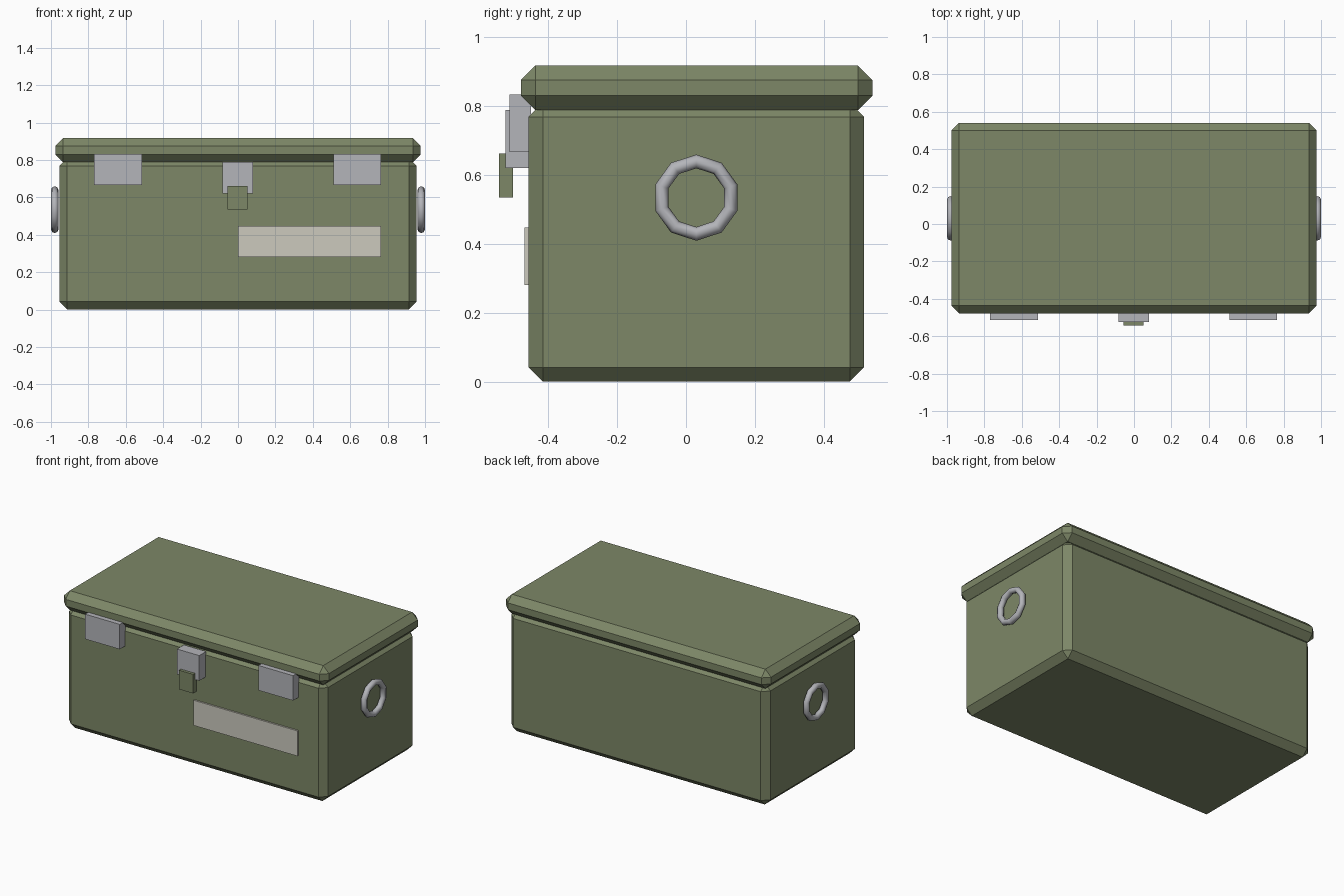
import bpy
import math
from mathutils import Vector

cube = bpy.data.objects.get("Cube")
if cube:
    bpy.data.objects.remove(cube, do_unlink=True)


def material(name, rgb):
    # sRGB bytes to linear base colour
    lin = [((c / 255 + 0.055) / 1.055) ** 2.4 for c in rgb]
    mat = bpy.data.materials.new(name)
    mat.use_nodes = True
    mat.diffuse_color = (*lin, 1)
    bsdf = mat.node_tree.nodes["Principled BSDF"]
    bsdf.inputs["Base Color"].default_value = (*lin, 1)
    bsdf.inputs["Roughness"].default_value = 0.7
    return mat


olive = material("olive green", (125, 135, 103))
steel = material("light steel", (180, 181, 186))
cream = material("cream label", (204, 202, 190))


def box(name, low, high, mat, bevel=0):
    # box between two opposite corners, optionally with chamfered edges
    low, high = Vector(low), Vector(high)
    bpy.ops.mesh.primitive_cube_add(size=1, location=(low + high) / 2)
    ob = bpy.context.object
    ob.name = name
    ob.scale = high - low
    bpy.ops.object.transform_apply(location=False, rotation=False, scale=True)
    ob.data.materials.append(mat)
    if bevel:
        mod = ob.modifiers.new("Chamfer", "BEVEL")
        mod.width = bevel
        mod.segments = 1
    return ob


# Chamfered chest and overhanging lid
box("chest_body", (-0.955, -0.457, 0), (0.955, 0.517, 0.81), olive, 0.042)
box("chest_lid", (-0.977, -0.479, 0.788), (0.977, 0.541, 0.917), olive, 0.042)

# Front latches and clasp
box("right_latch", (-0.769, -0.512, 0.667), (-0.514, -0.45, 0.833), steel)
box("left_latch", (0.51, -0.512, 0.667), (0.765, -0.45, 0.833), steel)
box("clasp_plate", (-0.084, -0.523, 0.62), (0.08, -0.45, 0.788), steel)
box("clasp_lock", (-0.055, -0.543, 0.535), (0.05, -0.502, 0.662), olive)

# Blank label
box("front_label", (0, -0.468, 0.28), (0.765, -0.45, 0.448), cream)

# Ring handles on both ends
for name, side in (("left_ring", 1), ("right_ring", -1)):
    bpy.ops.mesh.primitive_torus_add(
        major_segments=10, minor_segments=8, major_radius=0.105, minor_radius=0.02,
        location=(side * 0.98, 0.03, 0.534), rotation=(0, math.pi / 2, 0))
    ring = bpy.context.object
    ring.name = name
    ring.data.materials.append(steel)
    bpy.ops.object.shade_smooth()
